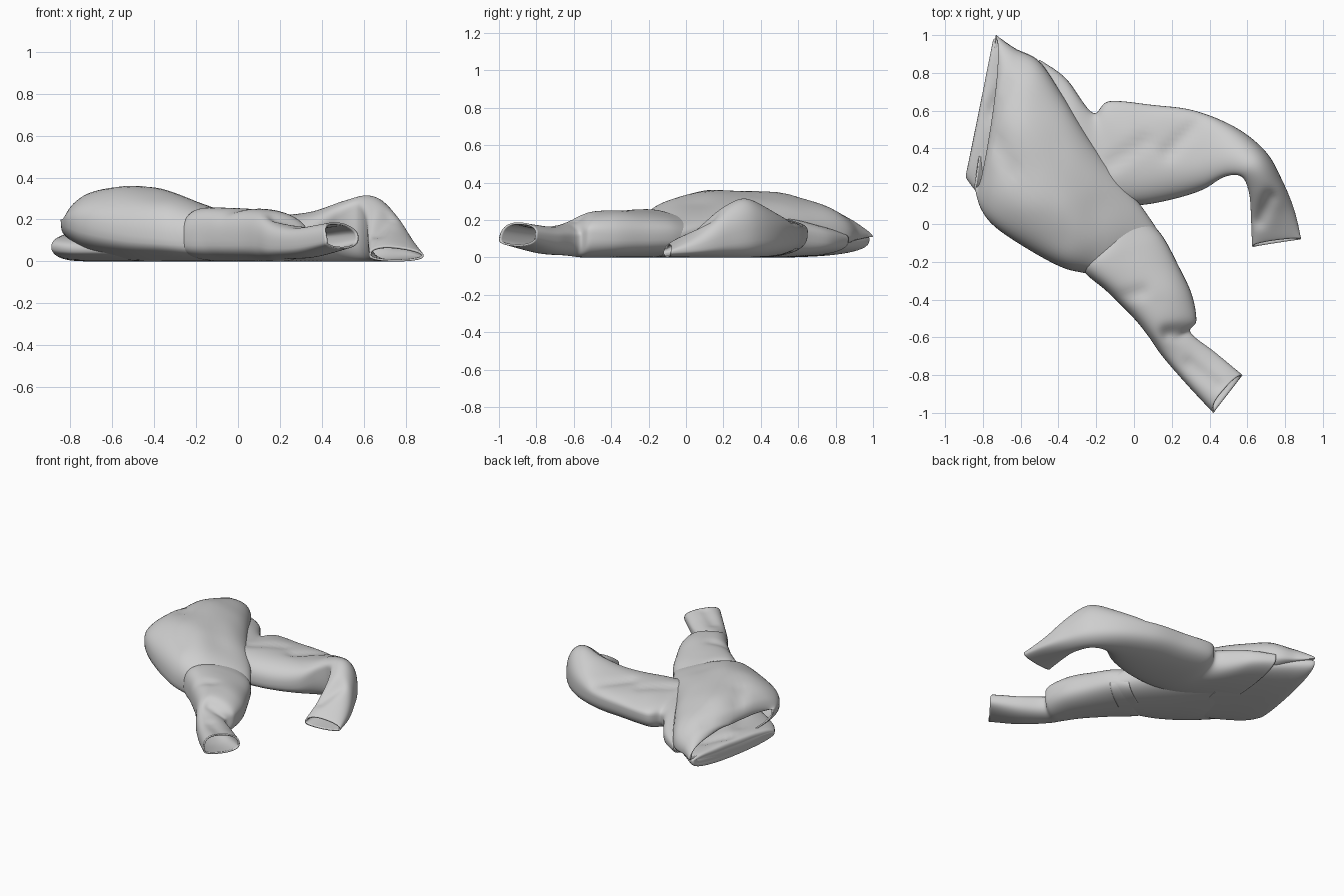
import bpy, bmesh, math
from mathutils import Vector, noise

cube = bpy.data.objects.get("Cube")
if cube:
    bpy.data.objects.remove(cube, do_unlink=True)

cloth = bpy.data.materials.new("grey_cloth")
cloth.use_nodes = True
GREY = (0.62, 0.62, 0.62, 1)
cloth.diffuse_color = GREY
cloth.node_tree.nodes["Principled BSDF"].inputs["Base Color"].default_value = GREY

RING = 56     # points around each tube
STEPS = 9     # rings between two stations

# Creases pressed into the cloth: start x, y, end x, y, depth
CREASES = [(.18, .38, .36, .56, .015), (-.12, .32, .06, .44, .012),
           (.18, -.58, .31, -.56, .03), (-.75, .6, -.67, .74, .02),
           (.66, .02, .72, .14, .025), (-.1, -.4, .04, -.36, .012),
           (-.64, .28, -.72, .42, .012), (.3, -.74, .45, -.86, .012)]


def crease_depth(x, y):
    total = 0
    p = Vector((x, y))
    for ax, ay, bx, by, depth in CREASES:
        a, b = Vector((ax, ay)), Vector((bx, by))
        k = max(0, min(1, (p - a).dot(b - a) / (b - a).length_squared))
        d = (p - a.lerp(b, k)).length
        total += depth * math.exp(-(d / .04) ** 2)
    return total


def spline(stations, s):
    """Catmull-Rom blend of the station values at position s."""
    n = len(stations) - 1
    i = min(int(s), n - 1)
    t = s - i
    four = [stations[max(0, min(n, i + k))] for k in (-1, 0, 1, 2)]
    return [b + .5 * t * (c - a + t * (2 * a - 5 * b + 4 * c - d + t * (3 * (b - c) + d - a)))
            for a, b, c, d in zip(*four)]


def cloth_tube(name, stations, lip=0, lip_at_start=False, closed=False, full=.8, skew=0):
    """Loft through stations: edge A x, y, z, edge B x, y, z, bottom, top."""
    n = len(stations) - 1
    ends = (0, 1) if lip_at_start else (n, n - 1)
    mids = [Vector(stations[k][:2]) + Vector(stations[k][3:5]) for k in ends]
    inward = (mids[1] - mids[0]).normalized()
    bm = bmesh.new()
    rings = []
    for k in range(n * STEPS + 1):
        s = k / STEPS
        ax, ay, az, bx, by, bz, low, high = spline(stations, s)
        near_lip = max(0, 1 - abs(s - ends[0])) ** 2
        ring = []
        for j in range(RING):
            a = math.tau * j / RING
            u, f = math.cos(a), math.sin(a)
            w = (1 + u) / 2
            if f > 0:
                w -= skew * f * f
            x, y, edge = ax + (bx - ax) * w, ay + (by - ay) * w, az + (bz - az) * w
            if f >= 0:
                z = edge + (high - edge) * f ** full
                rumple = noise.noise(Vector((x * 5, y * 5, z * 3)))
                z += f * (.014 * rumple - crease_depth(x, y))
                x += inward.x * lip * f * near_lip
                y += inward.y * lip * f * near_lip
            else:
                z = edge + (low - edge) * (-f) ** .65
            ring.append(bm.verts.new((x, y, max(z, 0))))
        rings.append(ring)
    for r, q in zip(rings, rings[1:]):
        for j in range(RING):
            m = (j + 1) % RING
            bm.faces.new((r[j], r[m], q[m], q[j]))
    if closed:
        bm.faces.new(rings[0][::-1])
        bm.faces.new(rings[-1])
    mesh = bpy.data.meshes.new(name)
    bm.to_mesh(mesh)
    bm.free()
    mesh.materials.append(cloth)
    obj = bpy.data.objects.new(name, mesh)
    bpy.context.collection.objects.link(obj)
    if not closed:
        hem = obj.modifiers.new("hem", "SOLIDIFY")
        hem.thickness = .01
        hem.offset = -1
    bpy.ops.object.select_all(action="DESELECT")
    obj.select_set(True)
    bpy.context.view_layer.objects.active = obj
    bpy.ops.object.shade_smooth_by_angle(angle=math.radians(50))


# Seat and hips, open at the waist
cloth_tube("trouser_seat", [
    (-.845, .2, .2, -.73, 1, .11, .11, .21),
    (-.81, .08, .19, -.63, .93, .11, .07, .3),
    (-.73, -.02, .17, -.5, .86, .12, .02, .35),
    (-.55, -.14, .13, -.37, .67, .15, 0, .355),
    (-.38, -.23, .11, -.2, .4, .17, 0, .325),
    (-.26, -.26, .1, .02, .12, .15, 0, .25),
    (-.16, -.28, .09, .15, -.07, .1, 0, .19)],
    lip=.07, lip_at_start=True, skew=.08, full=.85)

# Lower layer of the waist, pressed against the floor
cloth_tube("waist_lower_flap", [
    (-.89, .26, .07, -.75, .95, .1, .05, .09),
    (-.88, .23, .07, -.73, .98, .1, .01, .13),
    (-.8, .14, .06, -.62, .9, .1, 0, .135),
    (-.62, .03, .06, -.45, .76, .08, 0, .13),
    (-.45, -.02, .05, -.35, .6, .06, 0, .1)], closed=True)

# Leg stretched toward the front
cloth_tube("front_leg", [
    (-.22, -.14, .09, .07, .03, .09, 0, .23),
    (-.27, -.24, .1, .155, -.07, .12, 0, .255),
    (-.14, -.36, .1, .235, -.22, .12, 0, .26),
    (0, -.5, .1, .305, -.37, .12, 0, .25),
    (.08, -.6, .1, .33, -.51, .13, 0, .22),
    (.15, -.7, .08, .3, -.575, .11, .01, .18),
    (.28, -.85, .08, .43, -.68, .11, .02, .17),
    (.42, -1, .1, .575, -.8, .12, .06, .19)], lip=.035, skew=.12)

# Leg bent round at the knee
cloth_tube("bent_leg", [
    (-.55, .15, .1, -.5, .87, .1, 0, .17),
    (-.35, .13, .1, -.36, .77, .1, 0, .21),
    (-.15, .1, .1, -.22, .59, .13, 0, .22),
    (.03, .1, .09, -.13, .65, .14, 0, .225),
    (.2, .13, .09, .1, .63, .14, 0, .22),
    (.36, .18, .12, .32, .6, .14, 0, .23),
    (.48, .25, .21, .54, .51, .13, 0, .285),
    (.57, .25, .25, .7, .38, .12, 0, .31),
    (.61, .16, .19, .79, .22, .09, 0, .255),
    (.62, .02, .09, .85, .07, .05, 0, .15),
    (.625, -.12, .03, .885, -.08, .03, 0, .065)], lip=.015, skew=.1)
